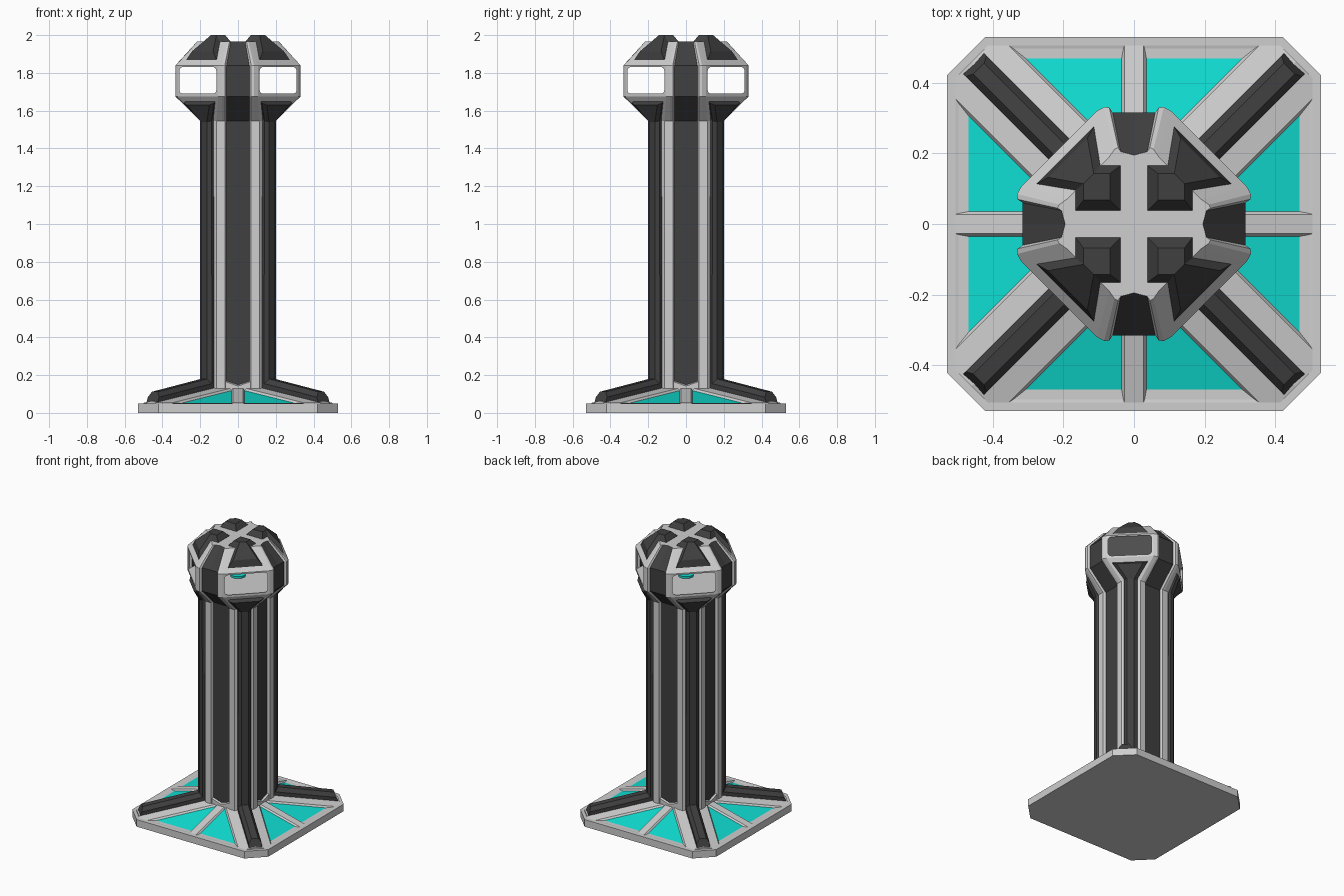
import bpy, bmesh, math
from mathutils import Vector, Matrix

cube = bpy.data.objects.get("Cube")
if cube:
    bpy.data.objects.remove(cube)


def material(name, rgb):
    m = bpy.data.materials.new(name)
    m.use_nodes = True
    m.diffuse_color = (*rgb, 1)
    node = m.node_tree.nodes["Principled BSDF"]
    node.inputs["Base Color"].default_value = (*rgb, 1)
    node.inputs["Roughness"].default_value = 0.6
    return m


MATS = [material("light grey", (0.62, 0.62, 0.62)),
        material("charcoal", (0.05, 0.05, 0.05)),
        material("cyan", (0.005, 0.72, 0.64))]
GREY, DARK, CYAN = range(3)
OUT = Vector((0, 1, 0.5))
DOWN = Vector((0, 0, -1))


class Part:
    """Mesh with eightfold symmetry, described by the faces of one octant (y >= x >= 0)."""

    def __init__(self, name):
        self.name, self.bm = name, bmesh.new()

    def face(self, pts, mat=GREY, hint=OUT):
        pts = [Vector(p) for p in pts]
        normal = sum((a.cross(b) for a, b in zip(pts, pts[1:] + pts[:1])), Vector())
        if normal.dot(hint) < 0:
            pts.reverse()
        for k in range(4):
            turn = Matrix.Rotation(k * math.pi / 2, 3, "Z")
            for side in (1, -1):
                loop = [turn @ Vector((side * p.x, p.y, p.z)) for p in pts[::side]]
                f = self.bm.faces.new([self.bm.verts.new(v) for v in loop])
                f.material_index = mat

    def strip(self, a, b, mat=GREY, hint=OUT):
        for i in range(len(a) - 1):
            self.face([a[i], a[i + 1], b[i + 1], b[i]], mat, hint)

    def done(self):
        bmesh.ops.remove_doubles(self.bm, verts=self.bm.verts, dist=0.0002)
        mesh = bpy.data.meshes.new(self.name)
        self.bm.to_mesh(mesh)
        self.bm.free()
        for m in MATS:
            mesh.materials.append(m)
        bpy.context.collection.objects.link(bpy.data.objects.new(self.name, mesh))


def level(pts, z):
    return [(x, y, z) for x, y in pts]


def diag(d, w, z):
    """Point at distance d along the diagonal and w to its side."""
    return ((d - w) / math.sqrt(2), (d + w) / math.sqrt(2), z)


def loft(part, rings, skip=()):
    """Join rings; the first segment is the recessed dark strip."""
    for r, (a, b) in enumerate(zip(rings, rings[1:])):
        for i in range(len(a) - 1):
            if (r, i) not in skip:
                part.face([a[i], a[i + 1], b[i + 1], b[i]], DARK if i == 0 else GREY)


# Base plate with chamfered corners
plate = Part("base_plate")
rim = [(0, 0.53), (0.42, 0.53), (0.475, 0.475)]
plate.strip(level(rim, 0), level(rim, 0.05))
plate.face(level([(0, 0)] + rim, 0), GREY, DOWN)
plate.face(level([(0, 0)] + rim, 0.05))
plate.done()


# Low pyramid with sunken cyan panels
def slope(pts, drop=0.0):
    return [(x, y, 0.052 + (0.505 - y) * 0.25 - drop) for x, y in pts]


pyramid = Part("base_pyramid")
hole = [(0.027, 0.505), (0.354, 0.505), (0.027, 0.178)]
panel = [(0.035, 0.482), (0.32, 0.482), (0.035, 0.197)]
corner = [(0.415, 0.505), (0.46, 0.46)]
pyramid.face(slope([(0, 0.1), (0, 0.505), hole[0], hole[2]]))
pyramid.face(slope([(0, 0.1), hole[2], hole[1], *corner, (0.1, 0.1)]))
pyramid.strip(slope(hole + hole[:1]), slope(panel + panel[:1], 0.011))
pyramid.face(slope(panel, 0.011), CYAN)
pyramid.face(slope(corner) + [(0.46, 0.46, 0.05)])
pyramid.done()

# Column with recessed strips between ribs
shaft = [(0, 0.183), (0.062, 0.183), (0.07, 0.2), (0.086, 0.2), (0.114, 0.2), (0.157, 0.157)]
column = Part("column")
loft(column, [level(shaft, 0.11), level(shaft, 1.545)])
column.face([(0, 0.195, 0.11), (0.066, 0.195, 0.11), (0.066, 0.195, 0.165), (0, 0.195, 0.142)])
column.face([(0, 0.195, 0.142), (0.066, 0.195, 0.165), (0.066, 0.18, 0.172), (0, 0.18, 0.15)])
column.done()

# Head shell
wide = [(0, 0.315), (0.06, 0.315), (0.07, 0.33), (0.085, 0.331), (0.105, 0.32), (0.2125, 0.2125)]
crown = [(0, 0.195), (0.038, 0.205), (0.045, 0.217), (0.055, 0.212), (0.07, 0.19), (0.13, 0.13)]
head = Part("head_shell")
rings = [level(shaft, 1.545), level(wide, 1.675), level(wide, 1.84), level(crown, 1.965)]
loft(head, rings, skip={(1, 4)})
head.face(rings[-1] + [(0, 0, 1.965)])

# Rounded window openings in the diagonal walls
frame = [(0, 1.675), (0.152, 1.675), (0.152, 1.84), (0, 1.84)]
top_half = [(0, 1.83), (0.119, 1.83), (0.133, 1.824), (0.139, 1.81)]
bottom_half = [(w, 3.52 - z) for w, z in reversed(top_half)]
head.face([diag(0.3005, w, z) for w, z in frame + top_half + bottom_half])
head.done()

# Chamber inside the head
chamber = Part("chamber")
room = [(0, 0), (0, 0.314), (0.06, 0.314), (0.105, 0.319), (0.212, 0.212)]
chamber.face(level(room, 1.68))
chamber.face(level(room, 1.839), GREY, DOWN)
chamber.done()

bpy.ops.mesh.primitive_cylinder_add(vertices=16, radius=0.048, depth=0.016, location=(0, 0, 1.686))
lamp = bpy.context.object
lamp.name = "chamber_lamp"
lamp.data.materials.append(MATS[CYAN])

# Diagonal legs: flared under the head, down the column, out over the base
stations = [  # base distance, height, half width, then the same for the outer face
    (0.283, 1.65, 0.113, 0.30, 1.63, 0.085),
    (0.225, 1.555, 0.042, 0.255, 1.54, 0.022),
    (0.22, 0.13, 0.042, 0.255, 0.18, 0.022),
    (0.643, 0.055, 0.042, 0.622, 0.112, 0.022)]
legs = Part("legs")
sections = []
for d, z, w, d2, z2, w2 in stations:
    sections.append([diag(d, w, z), diag((d + d2) / 2, w, (z + z2) / 2),
                     diag(d2, w2, z2), diag(d2, 0, z2)])
for a, b in zip(sections, sections[1:]):
    legs.strip(a, b, DARK)
for s, (d, z, *rest) in ((sections[0], stations[0]), (sections[-1], stations[-1])):
    legs.face(s + [diag(d, 0, z)], DARK)
legs.done()


# Bevelled roof caps, flat inside and folded down along the window side
def folded(pts, top, fold):
    return [(x, y, top - 0.757 * max(0, x + y - fold)) for x, y in pts]


caps = Part("roof_caps")
foot = folded([(0.036, 0.036), (0.036, 0.167), (0.095, 0.167), (0.113, 0.277), (0.195, 0.195)],
              1.962, 0.262)
lid = folded([(0.068, 0.068), (0.068, 0.143), (0.114, 0.143), (0.132, 0.243), (0.1875, 0.1875)],
             2.0, 0.262)
fold = (0.1285, 0.1285, 2.0)
caps.strip(foot, lid, DARK)
caps.face(lid[:3] + [fold], DARK)
caps.face(lid[2:] + [fold], DARK)
caps.done()
